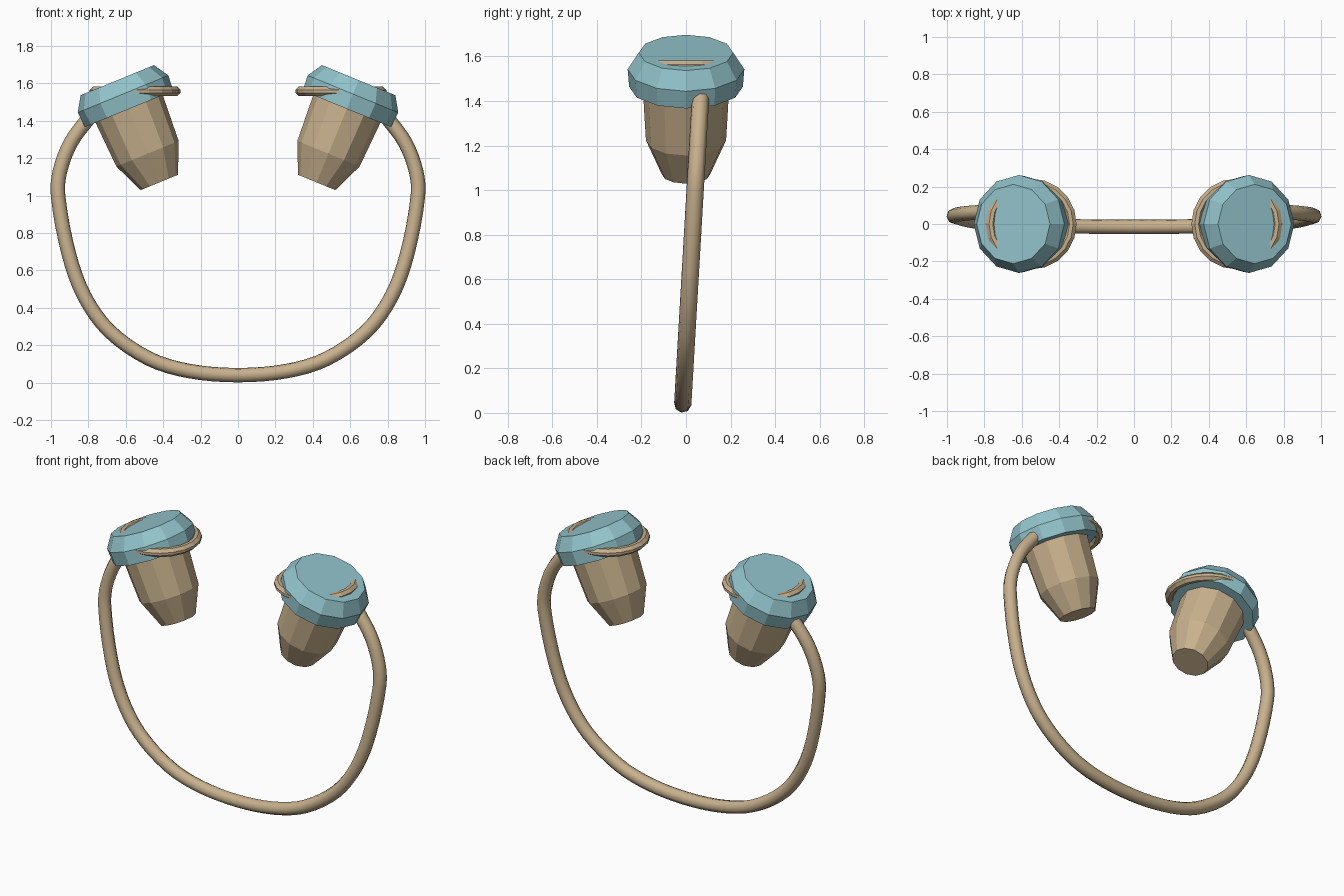
import bpy, bmesh, math
from mathutils import Matrix, Vector

if "Cube" in bpy.data.objects:
    bpy.data.objects.remove(bpy.data.objects["Cube"])


def material(name, rgb):
    m = bpy.data.materials.new(name)
    m.diffuse_color = (*rgb, 1)
    m.use_nodes = True
    m.node_tree.nodes["Principled BSDF"].inputs["Base Color"].default_value = m.diffuse_color
    return m


TAN = material("warm tan", (0.58, 0.44, 0.27))
TEAL = material("soft teal", (0.29, 0.55, 0.60))


def lathe(name, profile, sides, matrix, mat, closed_ring=False):
    """Turn (radius, height) pairs around the local z axis."""
    bm = bmesh.new()
    rings = [[bm.verts.new((r * math.cos(2 * math.pi * i / sides),
                            r * math.sin(2 * math.pi * i / sides), h))
              for i in range(sides)] for r, h in profile]
    pairs = list(zip(rings, rings[1:]))
    if closed_ring:
        pairs.append((rings[-1], rings[0]))
    else:
        bm.faces.new(rings[0])
        bm.faces.new(rings[-1])
    for a, b in pairs:
        for i in range(sides):
            j = (i + 1) % sides
            bm.faces.new((a[i], a[j], b[j], b[i]))
    bmesh.ops.transform(bm, matrix=matrix, verts=bm.verts)
    bmesh.ops.recalc_face_normals(bm, faces=bm.faces)
    me = bpy.data.meshes.new(name)
    bm.to_mesh(me)
    bm.free()
    me.materials.append(mat)
    ob = bpy.data.objects.new(name, me)
    bpy.context.collection.objects.link(ob)
    return ob


TILT = math.radians(22.3)
for side, label in ((-1, "left"), (1, "right")):
    # local origin is the centre of the cap's top face
    frame = Matrix.Translation((side * 0.645, 0, 1.617)) @ Matrix.Rotation(side * TILT, 4, 'Y')
    # faceted lid
    lathe(label + "_cap", [(0.212, 0), (0.262, -0.08), (0.255, -0.166)], 12, frame, TEAL)
    # tapered pod below the lid
    lathe(label + "_pod", [(0.2, -0.12), (0.194, -0.17), (0.18, -0.425), (0.108, -0.591)],
          12, frame, TAN)
    # level ring passing through the lid
    lathe(label + "_ring",
          [(0.243, 0.008), (0.225, 0.025), (0.205, 0.025), (0.19, 0.008),
           (0.19, -0.008), (0.205, -0.025), (0.225, -0.025), (0.243, -0.008)],
          20, Matrix.Translation((side * 0.55, 0, 1.557)), TAN, closed_ring=True)

# hanging cord: half path in x, z, mirrored; it leans back as it rises
half = [(0.79, 1.425), (0.893, 1.285), (0.952, 1.13), (0.962, 1.0), (0.905, 0.69),
        (0.823, 0.465), (0.69, 0.278), (0.476, 0.128), (0.262, 0.062)]
path = [(-x, z) for x, z in half] + [(0, 0.04)] + half[::-1]
cu = bpy.data.curves.new("cord", 'CURVE')
cu.dimensions = '3D'
cu.bevel_depth = 0.039
cu.bevel_resolution = 2
cu.resolution_u = 4
cu.use_fill_caps = True
sp = cu.splines.new('BEZIER')
sp.bezier_points.add(len(path) - 1)
pts = [Vector((x, -0.017 + 0.058 * z, z)) for x, z in path]
n = len(pts)
for i, p in enumerate(sp.bezier_points):
    p.co = pts[i]
    prev, nxt = pts[max(i - 1, 0)], pts[min(i + 1, n - 1)]
    t = (nxt - prev).normalized()
    p.handle_left_type = p.handle_right_type = 'FREE'
    p.handle_left = pts[i] - t * (pts[i] - prev).length / 3
    p.handle_right = pts[i] + t * (nxt - pts[i]).length / 3
cu.materials.append(TAN)
cord = bpy.data.objects.new("cord", cu)
bpy.context.collection.objects.link(cord)
bpy.ops.object.select_all(action='DESELECT')
cord.select_set(True)
bpy.context.view_layer.objects.active = cord
bpy.ops.object.convert(target='MESH')
bpy.ops.object.shade_smooth_by_angle(angle=math.radians(50))
